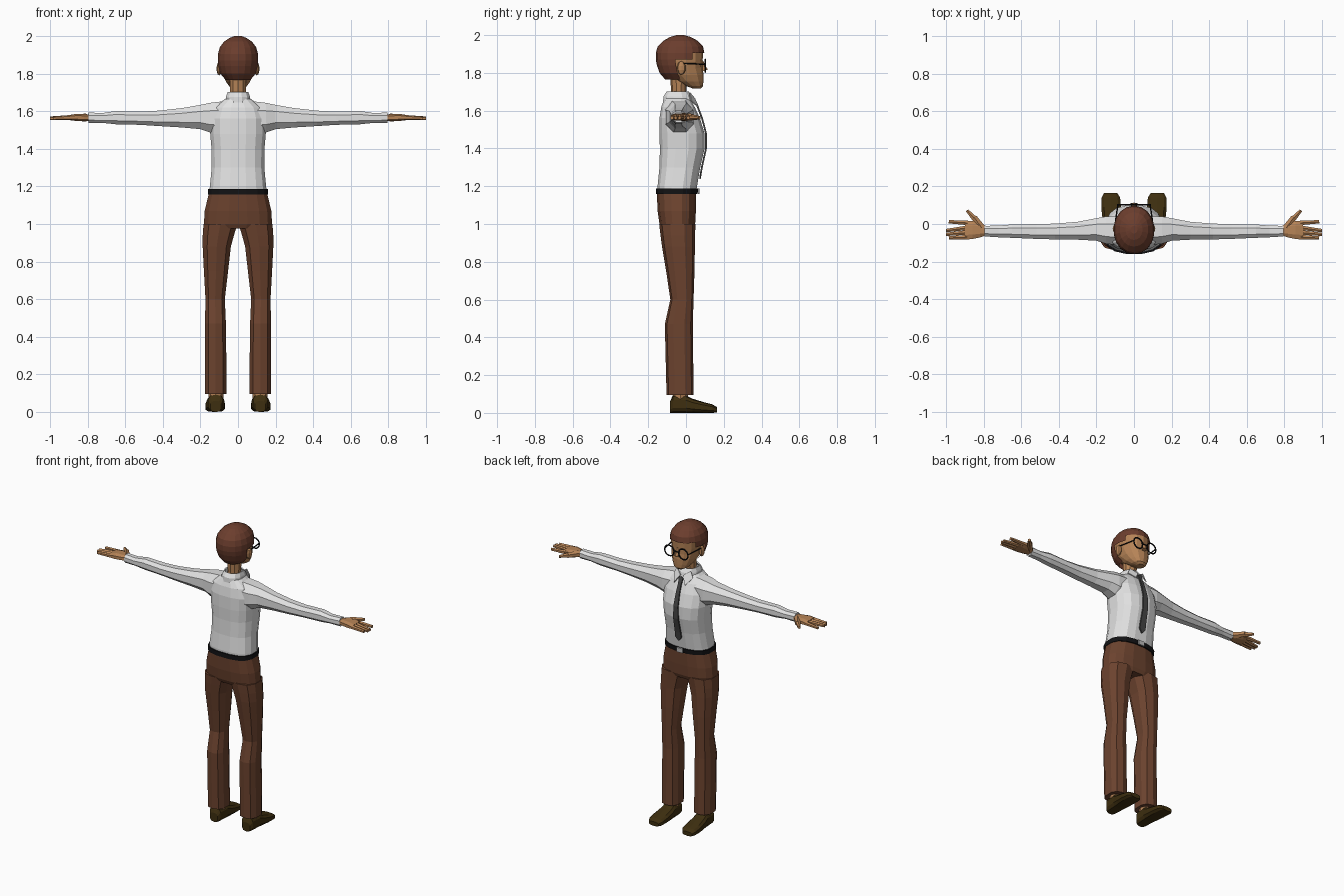
import bpy, bmesh, math
from mathutils import Vector

if "Cube" in bpy.data.objects:
    bpy.data.objects.remove(bpy.data.objects["Cube"])


def material(name, r, g, b):
    m = bpy.data.materials.new(name)
    m.diffuse_color = (r, g, b, 1)
    m.use_nodes = True
    m.node_tree.nodes["Principled BSDF"].inputs["Base Color"].default_value = m.diffuse_color
    return m


SKIN = material("skin", .47, .23, .095)
HAIR = material("hair_brown", .15, .048, .027)
PANTS = material("trouser_brown", .15, .056, .028)
SHIRT = material("shirt_white", .76, .76, .76)
SHOE = material("shoe_brown", .048, .028, .005)
BLACK = material("black", .006, .006, .007)
TIE = material("tie_grey", .06, .06, .06)
METAL = material("buckle_grey", .5, .5, .5)


def finish(name, bm, mat, mirror=False, thick=0):
    bmesh.ops.recalc_face_normals(bm, faces=bm.faces[:])
    me = bpy.data.meshes.new(name)
    bm.to_mesh(me)
    bm.free()
    me.materials.append(mat)
    ob = bpy.data.objects.new(name, me)
    bpy.context.collection.objects.link(ob)
    if thick:
        s = ob.modifiers.new("Solidify", 'SOLIDIFY')
        s.thickness, s.offset = thick, 0
    if mirror:
        ob.modifiers.new("Mirror", 'MIRROR').use_mirror_merge = False
    return ob


def loft(name, rows, mat, axis='z', n=12, e=2.3, mirror=False, caps=True, thick=0, keep=None):
    """Rows are (position, u0, u1, v0, v1): rounded boxes strung along an axis."""
    bm = bmesh.new()
    rings = []
    for t, u0, u1, v0, v1 in rows:
        ring = []
        for i in range(n):
            a = 2 * math.pi * (i + .5) / n
            c, s = math.cos(a), math.sin(a)
            u = (u0 + u1) / 2 + (u1 - u0) / 2 * math.copysign(abs(c) ** (2 / e), c)
            v = (v0 + v1) / 2 + (v1 - v0) / 2 * math.copysign(abs(s) ** (2 / e), s)
            p = {'z': (u, v, t), 'x': (t, u, v), 'y': (u, t, v)}[axis]
            ring.append(bm.verts.new(p))
        rings.append(ring)
    for a, b in zip(rings, rings[1:]):
        for i in range(n):
            j = (i + 1) % n
            bm.faces.new((a[i], a[j], b[j], b[i]))
    if caps:
        bm.faces.new(rings[0])
        bm.faces.new(rings[-1])
    if keep:
        bad = [f for f in bm.faces if not keep(f.calc_center_median())]
        bmesh.ops.delete(bm, geom=bad, context='FACES')
    return finish(name, bm, mat, mirror, thick)


def sym(rows):
    return [(z, -h, h, y0, y1) for z, h, y0, y1 in rows]


def rod(name, p, q, r1, r2, mat, n=6, mirror=True):
    p, q = Vector(p), Vector(q)
    bm = bmesh.new()
    bmesh.ops.create_cone(bm, cap_ends=True, segments=n, radius1=r1, radius2=r2, depth=(q - p).length)
    m = (q - p).to_track_quat('Z', 'Y').to_matrix().to_4x4()
    m.translation = (p + q) / 2
    bm.transform(m)
    return finish(name, bm, mat, mirror)


def plate(name, pts, mat, thick, mirror=False):
    bm = bmesh.new()
    bm.faces.new([bm.verts.new(p) for p in pts])
    return finish(name, bm, mat, mirror, thick)


# Shirt: body, sleeves, collar
loft("shirt_body", sym([(1.17, .155, -.15, .055), (1.2, .152, -.152, .06), (1.3, .142, -.142, .077),
     (1.4, .143, -.14, .1), (1.48, .15, -.143, .1), (1.56, .152, -.142, .075),
     (1.62, .13, -.132, .047), (1.665, .07, -.115, .02)]), SHIRT, n=16, e=2.6)
loft("sleeve", [(.07, -.12, .045, 1.47, 1.66), (.15, -.11, .045, 1.482, 1.65), (.2, -.093, .035, 1.5, 1.638),
     (.3, -.087, .015, 1.51, 1.62), (.42, -.085, .005, 1.518, 1.606), (.52, -.082, .002, 1.525, 1.6),
     (.65, -.076, 0, 1.528, 1.604), (.72, -.073, -.006, 1.536, 1.592), (.795, -.068, -.008, 1.535, 1.595)],
     SHIRT, 'x', n=8, mirror=True)
loft("collar", sym([(1.64, .068, -.12, .04), (1.675, .062, -.118, .03), (1.7, .053, -.1, .012)]),
     SHIRT, n=12, caps=False, thick=.008)
plate("collar_point", [(.008, .045, 1.665), (.05, .02, 1.695), (.07, .025, 1.655), (.04, .068, 1.615)],
      SHIRT, .006, True)

# Tie: knot and a tapered strip following the chest
tie = [(1.655, .016, .048), (1.615, .011, .064), (1.56, .013, .085), (1.48, .016, .106), (1.4, .018, .106),
       (1.3, .021, .084), (1.265, .022, .078), (1.24, .003, .074)]
bm = bmesh.new()
pairs = [(bm.verts.new((-w, y, z)), bm.verts.new((w, y, z))) for z, w, y in tie]
for a, b in zip(pairs, pairs[1:]):
    bm.faces.new((a[0], a[1], b[1], b[0]))
finish("tie", bm, TIE, thick=.009)

# Belt and buckle
loft("belt", sym([(1.158, .161, -.16, .063), (1.187, .161, -.16, .066)]), BLACK, n=16, e=2.6)
plate("belt_buckle", [(-.022, .067, 1.158), (.022, .067, 1.158), (.022, .067, 1.187), (-.022, .067, 1.187)],
      METAL, .008)

# Trousers
loft("trouser_hips", sym([(.975, .15, -.13, .04), (1.0, .184, -.142, .05), (1.07, .18, -.152, .054),
     (1.165, .157, -.156, .056)]), PANTS, n=16, e=2.5)
loft("trouser_leg", [(.095, .06, .178, -.103, .04), (.3, .06, .178, -.108, .038), (.47, .062, .178, -.112, .036),
     (.6, .068, .175, -.083, .04), (.75, .05, .184, -.105, .045), (.88, .035, .191, -.127, .047),
     (.94, .018, .191, -.135, .048), (1.0, 0, .187, -.142, .05)], PANTS, n=10, e=2.5, mirror=True)

# Feet
rod("ankle", (.118, -.03, .05), (.118, -.03, .14), .04, .04, SKIN, 8)
loft("shoe", [(-.085, .09, .148, 0, .06), (-.07, .078, .16, 0, .092), (0, .073, .165, 0, .092),
     (.035, .07, .17, 0, .075), (.09, .068, .176, 0, .058), (.14, .072, .174, 0, .045),
     (.165, .088, .16, .002, .03)], SHOE, 'y', n=10, e=3, mirror=True)

# Hands: palm, four fingers, thumb
loft("palm", [(.78, -.06, -.014, 1.547, 1.583), (.82, -.074, .01, 1.546, 1.586), (.86, -.083, .02, 1.547, 1.587),
     (.9, -.086, .02, 1.552, 1.58)], SKIN, 'x', n=8, e=2.6, mirror=True)
for name, y0, y1, tip in (("index", .006, .012, .985), ("middle", -.02, -.035, 1.0),
                          ("ring", -.045, -.055, 1.0), ("little", -.07, -.074, .985)):
    rod(name + "_finger", (.885, y0, 1.566), (tip, y1, 1.562), .014, .01, SKIN)
rod("thumb_base", (.81, -.02, 1.566), (.85, .035, 1.566), .022, .017, SKIN)
rod("thumb_tip", (.845, .025, 1.566), (.888, .072, 1.562), .017, .009, SKIN)

# Neck and head
loft("neck", sym([(1.64, .05, -.085, .005), (1.69, .043, -.078, .0), (1.8, .046, -.085, .01)]), SKIN, n=10, e=2)
loft("head", sym([(1.718, .022, .035, .078), (1.73, .045, .0, .09), (1.755, .064, -.05, .092),
     (1.79, .08, -.1, .093), (1.825, .088, -.125, .088), (1.86, .093, -.135, .088), (1.91, .095, -.14, .09),
     (1.96, .07, -.1, .06)]), SKIN, n=14, e=2.2)
loft("hair", sym([(1.765, .066, -.11, .09), (1.8, .095, -.14, .095), (1.84, .106, -.154, .095),
     (1.87, .109, -.16, .096), (1.905, .108, -.16, .097), (1.94, .098, -.15, .09), (1.97, .076, -.12, .062),
     (1.99, .045, -.085, .025), (2.0, .018, -.05, -.01)]), HAIR, n=18, e=2.1,
     keep=lambda c: c.z > 1.9 or c.y < -.04 or (c.y < .03 and c.z > 1.86))
rod("nose", (0, .083, 1.865), (0, .1, 1.812), .006, .016, SKIN, 5, False)

# Ears
bm = bmesh.new()
bmesh.ops.create_uvsphere(bm, u_segments=8, v_segments=5, radius=1)
for v in bm.verts:
    v.co = Vector((.1 + v.co.x * .014, -.025 + v.co.y * .024, 1.826 + v.co.z * .036))
finish("ear", bm, SKIN, True)

# Round glasses: rims, bridge, side arms
bpy.ops.mesh.primitive_torus_add(location=(.052, .102, 1.838), rotation=(math.pi / 2, 0, 0), major_segments=14,
                                 minor_segments=5, major_radius=.035, minor_radius=.0045)
rim = bpy.context.object
rim.name = "glasses_rim"
bpy.ops.object.transform_apply(location=True, rotation=True, scale=True)
rim.data.materials.append(BLACK)
rim.modifiers.new("Mirror", 'MIRROR')
for poly in rim.data.polygons:
    poly.use_smooth = False
rod("glasses_bridge", (-.018, .103, 1.845), (.018, .103, 1.845), .004, .004, BLACK, 5, False)
rod("glasses_arm", (.086, .102, 1.845), (.103, -.02, 1.85), .004, .004, BLACK, 5)
